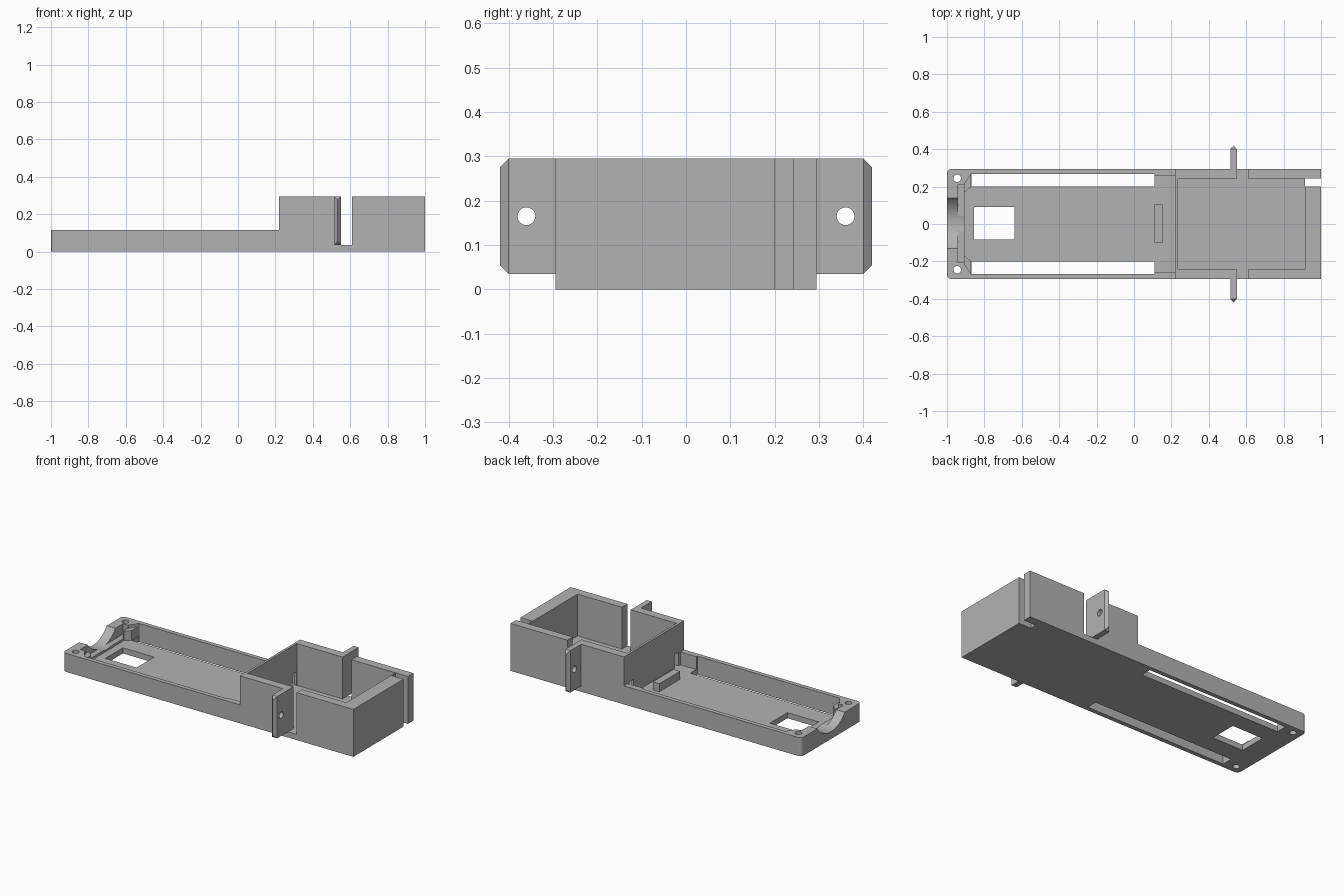
import bpy, bmesh, math

old = bpy.data.objects.get("Cube")
if old:
    bpy.data.objects.remove(old, do_unlink=True)

grey = bpy.data.materials.new("plain grey")
grey.use_nodes = True
grey.diffuse_color = (0.45, 0.45, 0.45, 1)
grey.node_tree.nodes["Principled BSDF"].inputs["Base Color"].default_value = (0.45, 0.45, 0.45, 1)

HALF = 0.295     # half width of the body
FLOOR = 0.035    # floor thickness
LOW = 0.115      # tray height
TALL = 0.295     # box height


def make(name, bm):
    bmesh.ops.recalc_face_normals(bm, faces=bm.faces)
    mesh = bpy.data.meshes.new(name)
    bm.to_mesh(mesh)
    bm.free()
    mesh.materials.append(grey)
    ob = bpy.data.objects.new(name, mesh)
    bpy.context.collection.objects.link(ob)
    return ob


def prism(name, points, direction):
    """Extrude a closed outline of 3D points along a direction."""
    bm = bmesh.new()
    face = bm.faces.new([bm.verts.new(p) for p in points])
    out = bmesh.ops.extrude_face_region(bm, geom=[face])
    verts = [v for v in out["geom"] if isinstance(v, bmesh.types.BMVert)]
    bmesh.ops.translate(bm, verts=verts, vec=direction)
    return make(name, bm)


def plan(name, outline, z0, z1):
    return prism(name, [(x, y, z0) for x, y in outline], (0, 0, z1 - z0))


def box(name, x0, x1, y0, y1, z0, z1):
    return plan(name, [(x0, y0), (x1, y0), (x1, y1), (x0, y1)], z0, z1)


def disc(x, y, z, r, axis, length, n=32):
    """Cylinder cutter running along x, y or z through a centre."""
    pts = []
    for i in range(n):
        c, s = r * math.cos(math.tau * i / n), r * math.sin(math.tau * i / n)
        if axis == "x":
            pts.append((x - length / 2, y + c, z + s))
        else:
            pts.append((x + c, y + s, z - length / 2))
    return prism("cutter", pts, (length, 0, 0) if axis == "x" else (0, 0, length))


def boolean(target, other, operation="DIFFERENCE"):
    mod = target.modifiers.new("cut", "BOOLEAN")
    mod.operation = operation
    mod.solver = "EXACT"
    mod.object = other
    other.hide_render = True
    bpy.context.view_layer.objects.active = target
    bpy.ops.object.modifier_apply(modifier=mod.name)
    bpy.data.objects.remove(other, do_unlink=True)


# Body: low tray stepping up into a tall box
profile = [(-1, 0), (1, 0), (1, TALL), (0.22, TALL), (0.22, LOW), (-1, LOW)]
body = prism("tray_and_box", [(x, -HALF, z) for x, z in profile], (0, 2 * HALF, 0))

# Round the two upright edges at the tray end
bm = bmesh.new()
bm.from_mesh(body.data)
ends = [e for e in bm.edges if all(v.co.x < -0.99 for v in e.verts)
        and abs(e.verts[0].co.z - e.verts[1].co.z) > 0.1]
bmesh.ops.bevel(bm, geom=ends, offset=0.025, segments=4, profile=0.5, affect="EDGES")
bm.to_mesh(body.data)
bm.free()

# Tray and box cavities
side = [(-0.905, 0.215), (-0.87, 0.268), (0.11, 0.268), (0.11, 0.258), (0.22, 0.258)]
outline = side + [(x, -y) for x, y in reversed(side)]
boolean(body, plan("cutter", outline, FLOOR, 0.4))
boolean(body, box("cutter", 0.235, 0.915, -0.242, 0.242, FLOOR, 0.4))

# Floor window, cable channel and connector groove in the end wall
boolean(body, box("cutter", -0.855, -0.64, -0.082, 0.09, -0.1, 0.1))
depth, half = 0.07, 0.135
radius = (half ** 2 + depth ** 2) / (2 * depth)
boolean(body, disc(-0.98, 0.003, LOW - depth + radius, radius, "x", 0.2, 64))
boolean(body, box("cutter", -0.94, -0.89, -0.205, 0.212, 0.05, 0.2))

# Features on both sides
for s in (-1, 1):
    def pair(x0, x1, y0, y1, z0, z1):
        boolean(body, box("cutter", x0, x1, min(s * y0, s * y1), max(s * y0, s * y1), z0, z1))
    pair(-0.87, 0.11, 0.2, 0.268, -0.1, 0.06)         # long floor slot
    pair(0.21, 0.25, 0.202, 0.24, FLOOR, 0.12)        # wire opening in divider
    pair(0.55, 0.61, 0.23, 0.4, FLOOR, 0.4)           # gap in box wall
    boolean(body, disc(-0.945, s * 0.245, 0.05, 0.02, "z", 0.3))

# Full height slot in the end of the box
boolean(body, box("cutter", 0.9151, 1.1, 0.2, 0.242, -0.1, 0.4))

# Raised stop on the tray floor
box("floor_stop", 0.11, 0.155, -0.1, 0.105, FLOOR - 0.005, 0.085)

for s, label in ((1, "back"), (-1, "front")):
    # Corner guides beside the connector groove
    wedge = [(-0.91, 0.17), (-0.905, 0.17), (-0.872, 0.2), (-0.872, 0.272), (-0.91, 0.22)]
    plan(label + "_corner_guide", [(x, s * y) for x, y in wedge], FLOOR - 0.005, 0.095)

    # Mounting ear ending in a four sided ridge
    bm = bmesh.new()
    x0, x1, z0, z1, y, tip = 0.515, 0.55, FLOOR, TALL, s * 0.4, s * 0.42
    corners = [(x0, z0), (x1, z0), (x1, z1), (x0, z1)]
    inner = [bm.verts.new((x, s * 0.28, z)) for x, z in corners]
    outer = [bm.verts.new((x, y, z)) for x, z in corners]
    mid = (x0 + x1) / 2
    low, high = (bm.verts.new((mid, tip, z)) for z in (z0 + 0.02, z1 - 0.02))
    bm.faces.new(inner)
    for i in range(4):
        j = (i + 1) % 4
        bm.faces.new([inner[i], inner[j], outer[j], outer[i]])
    bm.faces.new([outer[0], outer[1], low])
    bm.faces.new([outer[1], outer[2], high, low])
    bm.faces.new([outer[2], outer[3], high])
    bm.faces.new([outer[3], outer[0], low, high])
    ear = make(label + "_mounting_ear", bm)
    boolean(ear, disc(mid, s * 0.36, 0.165, 0.02, "x", 0.2))
